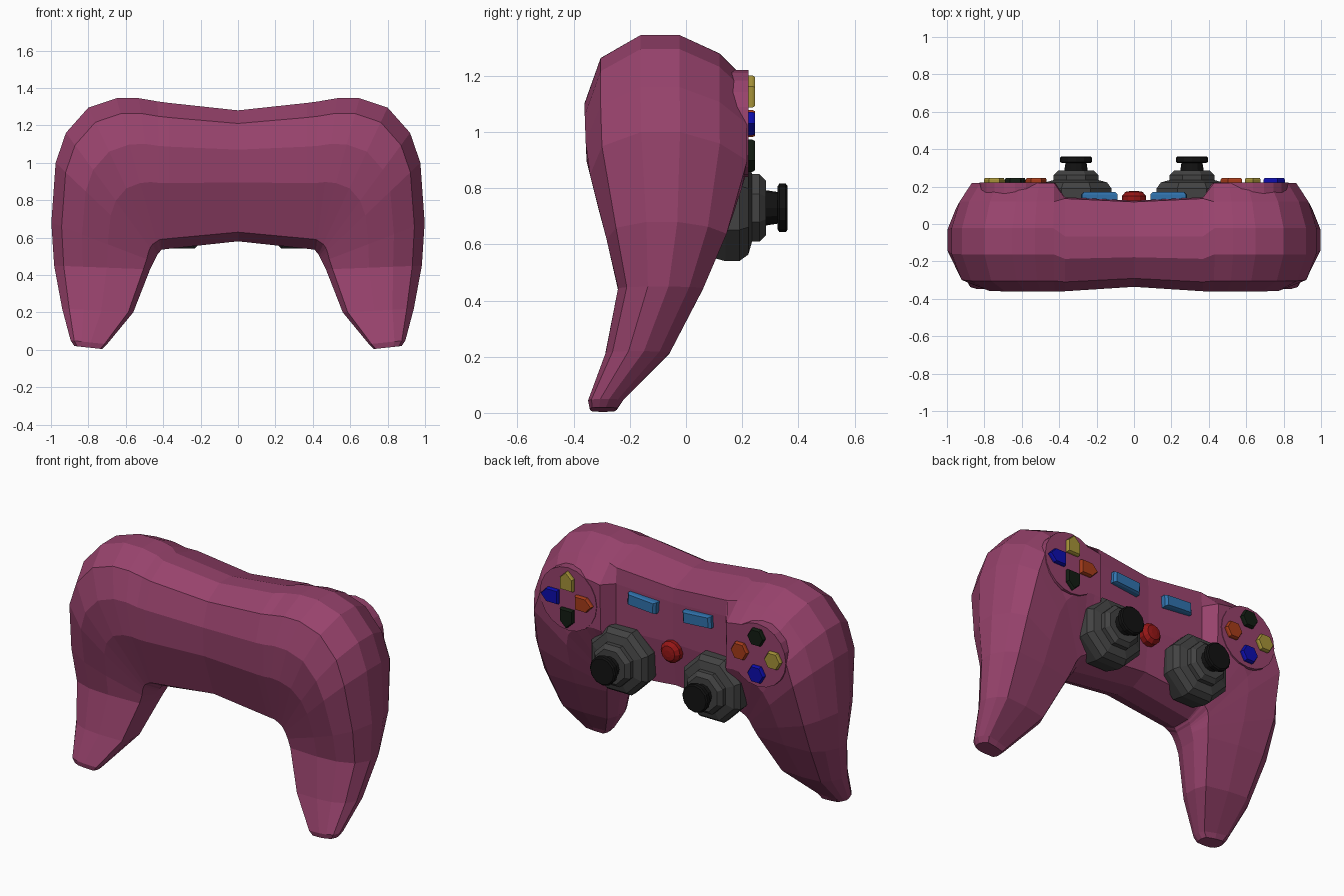
import bpy, bmesh
from math import sin, cos, pi, radians

if "Cube" in bpy.data.objects:
    bpy.data.objects.remove(bpy.data.objects["Cube"])

def material(name, rgb):
    m = bpy.data.materials.new(name)
    m.diffuse_color = (*rgb, 1)
    m.use_nodes = True
    m.node_tree.nodes["Principled BSDF"].inputs["Base Color"].default_value = m.diffuse_color
    return m

PLUM = material("plum", (.31, .055, .15))
GREY = material("dark_grey", (.055, .055, .055))
BLACK = material("black", (.006, .006, .006))
SKY = material("sky_blue", (.03, .17, .42))
RED = material("red", (.3, .008, .008))
ORANGE = material("orange", (.38, .045, .01))
YELLOW = material("yellow", (.38, .29, .04))
BLUE = material("blue", (.004, .004, .42))
INK = material("ink", (.006, .012, .006))

def skin(name, rings, mat):
    """Join a list of equal-length point rings and cap both ends."""
    bm = bmesh.new()
    loops = [[bm.verts.new(p) for p in r] for r in rings]
    n = len(loops[0])
    for a, b in zip(loops, loops[1:]):
        for i in range(n):
            j = (i + 1) % n
            bm.faces.new((a[i], a[j], b[j], b[i]))
    bm.faces.new(loops[0])
    bm.faces.new(loops[-1])
    bmesh.ops.recalc_face_normals(bm, faces=bm.faces)
    me = bpy.data.meshes.new(name)
    bm.to_mesh(me)
    bm.free()
    me.materials.append(mat)
    ob = bpy.data.objects.new(name, me)
    bpy.context.collection.objects.link(ob)
    return ob

def ngon(n, turn=0):
    return [(cos(2 * pi * i / n + turn), sin(2 * pi * i / n + turn)) for i in range(n)]

def stack(name, x, z, outline, profile, mat, angle=0):
    """Stack scaled copies of an x-z outline along y; profile holds (scale, y)."""
    c, s = cos(angle), sin(angle)
    return skin(name, [[(x + k * (u * c - v * s), y, z + k * (u * s + v * c))
                        for u, v in outline] for k, y in profile], mat)

def lerp(table, z):
    for (z0, v0), (z1, v1) in zip(table, table[1:]):
        if z <= z1:
            return v0 + (v1 - v0) * max(0, (z - z0) / (z1 - z0))
    return table[-1][1]

# Body: sections fan from the inner edge to the outer edge, down to the grip tips
FRONT = [(0, -.34), (.05, -.35), (.28, -.26), (.46, -.24), (.7, -.305), (.9, -.355), (1.1, -.362)]
BACK = [(0, -.25), (.03, -.24), (.19, -.07), (.44, .06), (.65, .15), (.86, .218)]
# stations: inner x, inner z, outer x, outer z
HALF = [(.37, .54, .37, 1.32), (.41, .535, .43, 1.328), (.415, .53, .53, 1.345),
        (.42, .52, .65, 1.345), (.43, .51, .80, 1.295), (.435, .50, .92, 1.16),
        (.44, .49, .975, 1.0), (.45, .47, .998, .68), (.47, .43, .983, .45),
        (.56, .2, .94, .22), (.70, .03, .895, .05), (.725, .004, .875, .02)]
# section: (fraction from outer to inner edge, depth -1 front .. 1 back)
SECTION = [(0, -.31), (.1, -.8), (.3, -1), (.55, -1), (.93, -.85), (1, -.35),
           (1, .3), (.93, .85), (.55, 1), (.2, 1), (.08, .66), (0, .17)]

def section(px, pz, qx, qz):
    middle = qx < .4
    ring = []
    for t, s in SECTION:
        x, z = qx + (px - qx) * t, qz + (pz - qz) * t
        yf, yb = lerp(FRONT, z), lerp(BACK, z)
        if middle:
            yf += .025 * (1 - qx / .4)
            yb = min(yb, .125 + .05 * qx)
            if t == .08:
                s = .97
        ring.append((x, (yf + yb) / 2 + s * (yb - yf) / 2, z))
    return ring

right = [section(*h) for h in HALF]
left = [[(-x, y, z) for x, y, z in r] for r in reversed(right)]
skin("body", left + [section(0, .58, 0, 1.28)] + right, PLUM)

# Round button pads, thumb sticks and small bars, once per side
OCT, DISC = ngon(8, pi / 8), ngon(12)
BAR = [(-.095, -.035), (.095, -.035), (.095, .035), (-.095, .035)]
for side, sx in (("left", -1), ("right", 1)):
    stack(side + "_button_pad", sx * .635, 1.03, ngon(20),
          [(.19, .1), (.19, .222)], PLUM)
    stack(side + "_stick_base", sx * .31, .73, OCT,
          [(.18, .05), (.205, .14), (.205, .19), (.18, .222), (.13, .235),
           (.13, .262), (.105, .285)], GREY)
    stack(side + "_stick_stem", sx * .31, .73, DISC,
          [(.065, .27), (.055, .335)], BLACK)
    stack(side + "_stick_cap", sx * .31, .73, DISC,
          [(.075, .325), (.086, .332), (.086, .355), (.078, .362)], BLACK)
    stack(side + "_menu_bar", sx * .185, 1.1, BAR,
          [(1, .1), (1, .158), (.86, .172)], SKY, sx * radians(4))

# Round centre button
stack("centre_button", 0, .85, DISC, [(.065, .08), (.065, .15), (.045, .172), (.02, .176)], RED)

# Arrow buttons on one pad, six-sided buttons on the other
ARROW = [(-.055, -.042), (.02, -.042), (.06, 0), (.02, .042), (-.055, .042)]
HEX = ngon(6)
RAISE = [(1, .19), (1, .236), (.9, .246)]
for i, (name, mat) in enumerate((("outer", BLUE), ("top", YELLOW), ("inner", ORANGE), ("bottom", INK))):
    a = i * pi / 2
    stack(name + "_arrow_button", .635 + .112 * cos(a), 1.03 + .112 * sin(a), ARROW, RAISE, mat, a)
for i, (name, mat) in enumerate((("inner", ORANGE), ("top", INK), ("outer", YELLOW), ("bottom", BLUE))):
    a = i * pi / 2
    stack(name + "_hex_button", -.635 + .112 * cos(a), 1.03 + .112 * sin(a), HEX,
          [(k * .056, y) for k, y in RAISE], mat)
